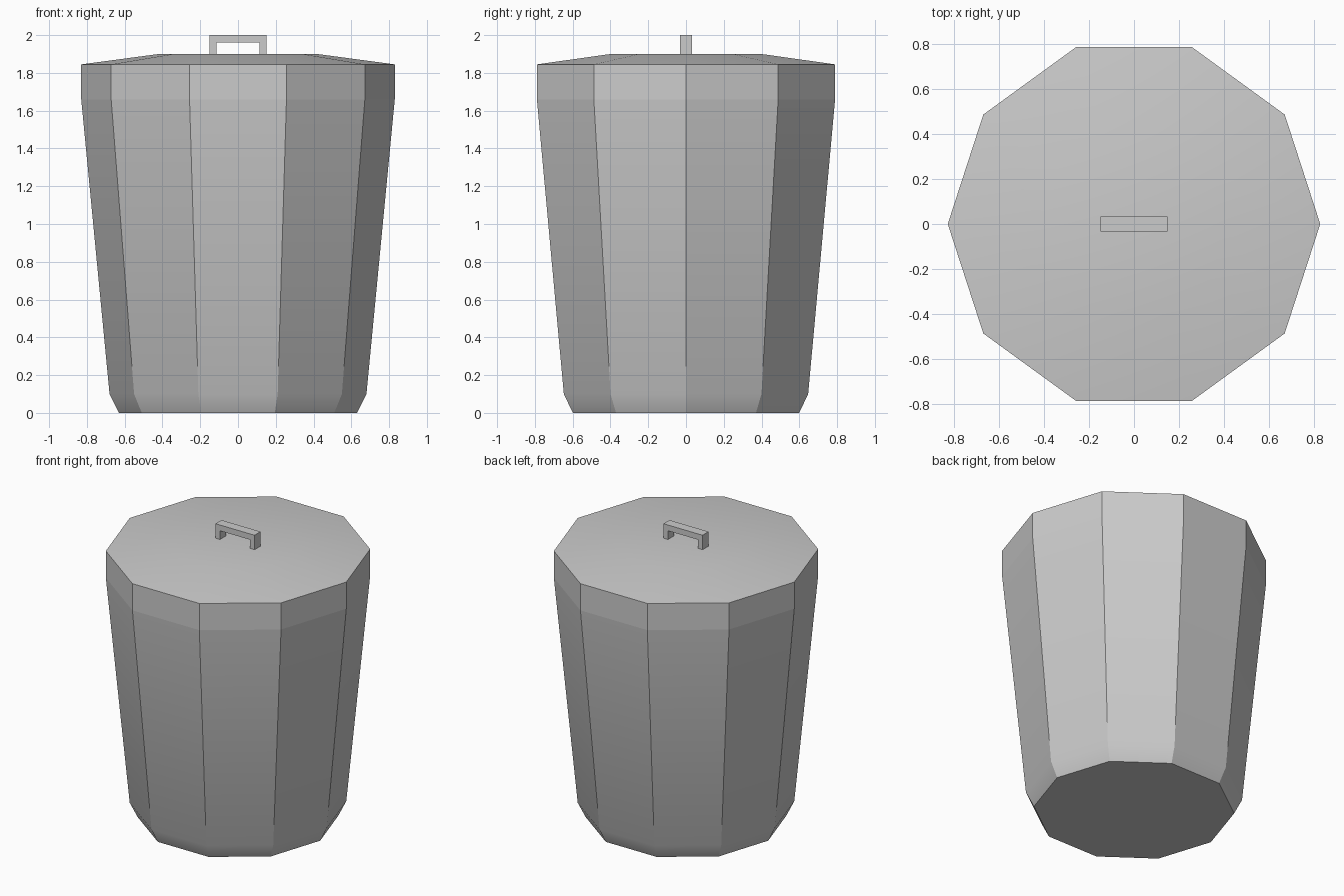
import bpy, bmesh, math

if "Cube" in bpy.data.objects:
    bpy.data.objects.remove(bpy.data.objects["Cube"])

SIDES = 10


def finish(bm, name):
    bmesh.ops.recalc_face_normals(bm, faces=bm.faces)
    mesh = bpy.data.meshes.new(name)
    bm.to_mesh(mesh)
    bm.free()
    obj = bpy.data.objects.new(name, mesh)
    bpy.context.collection.objects.link(obj)
    return obj


def lathe(name, profile, cap_bottom=False, cap_top=False):
    """Stack ten-sided rings given as (radius, z), with optional end caps."""
    bm = bmesh.new()
    rings = []
    for r, z in profile:
        rings.append([bm.verts.new((r * math.cos(math.tau * i / SIDES),
                                    r * math.sin(math.tau * i / SIDES), z))
                      for i in range(SIDES)])
    for a, b in zip(rings, rings[1:]):
        for i in range(SIDES):
            j = (i + 1) % SIDES
            bm.faces.new((a[i], a[j], b[j], b[i]))
    if cap_bottom:
        bm.faces.new(rings[0][::-1])
    if cap_top:
        bm.faces.new(rings[-1])
    obj = finish(bm, name)
    # Soften shallow bends, keep the ten side edges crisp
    bpy.ops.object.select_all(action='DESELECT')
    obj.select_set(True)
    bpy.context.view_layer.objects.active = obj
    bpy.ops.object.shade_smooth_by_angle(angle=math.radians(30))
    return obj


# Tapered bin with chamfered foot
lathe("bin_body", [(0.63, 0), (0.68, 0.10), (0.83, 1.66)], cap_bottom=True)

# Lid: straight rim, shallow slope, flat centre
lathe("lid", [(0.83, 1.66), (0.83, 1.845), (0.42, 1.90)], cap_top=True)

# Lid handle: arch outline extruded in y
half = [(0.115, 1.96), (0.115, 1.895), (0.15, 1.895), (0.15, 2.0)]
outline = half + [(-x, z) for x, z in reversed(half)]
bm = bmesh.new()
face = bm.faces.new([bm.verts.new((x, -0.033, z)) for x, z in outline])
ext = bmesh.ops.extrude_face_region(bm, geom=[face], use_keep_orig=True)
bmesh.ops.translate(bm, vec=(0, 0.066, 0),
                    verts=[v for v in ext["geom"] if isinstance(v, bmesh.types.BMVert)])
finish(bm, "lid_handle")
